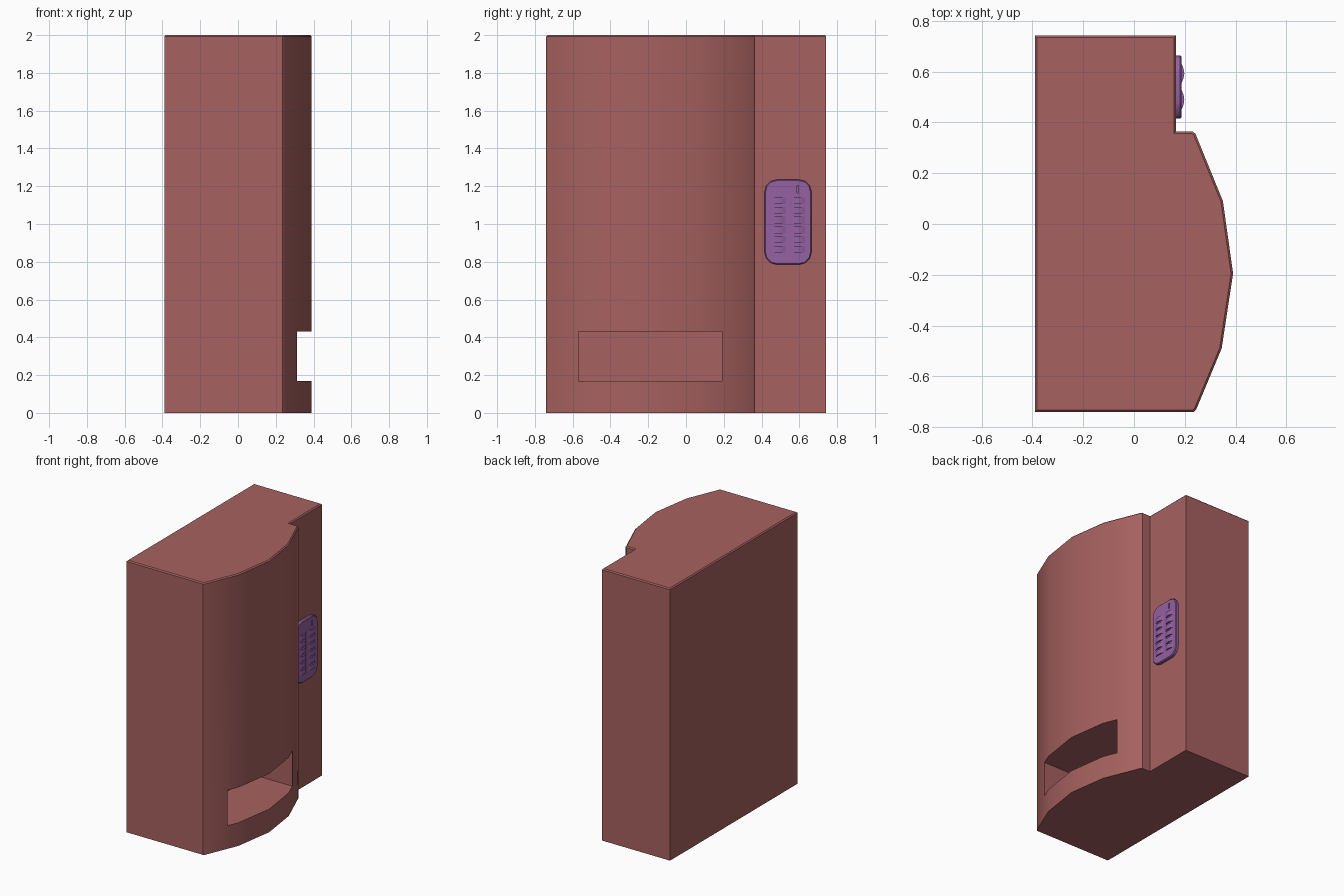
import bpy, bmesh, math

if "Cube" in bpy.data.objects:
    bpy.data.objects.remove(bpy.data.objects["Cube"])


def material(name, rgb):
    m = bpy.data.materials.new(name)
    m.diffuse_color = (*rgb, 1)
    m.use_nodes = True
    m.node_tree.nodes["Principled BSDF"].inputs["Base Color"].default_value = m.diffuse_color
    return m


def prism(name, pts, axis, lo, hi, mat=None, bevel=0.0):
    """Extrude a 2D outline along z (points are x,y) or x (points are y,z), bevelling the hi rim."""
    bm = bmesh.new()

    def place(a, b, t):
        return (a, b, t) if axis == 'z' else (t, a, b)

    base = bm.faces.new([bm.verts.new(place(a, b, lo)) for a, b in pts])
    new = bmesh.ops.extrude_face_region(bm, geom=[base], use_keep_orig=True)['geom']
    top = [g for g in new if isinstance(g, bmesh.types.BMVert)]
    i = 2 if axis == 'z' else 0
    for v in top:
        v.co[i] = hi
    if bevel:
        rim = [e for e in bm.edges if all(v in top for v in e.verts)]
        bmesh.ops.bevel(bm, geom=rim, offset=bevel, segments=1, affect='EDGES')
    bmesh.ops.recalc_face_normals(bm, faces=bm.faces)
    return finish(name, bm, mat)


def finish(name, bm, mat):
    me = bpy.data.meshes.new(name)
    bm.to_mesh(me)
    bm.free()
    ob = bpy.data.objects.new(name, me)
    bpy.context.collection.objects.link(ob)
    if mat:
        me.materials.append(mat)
    return ob


def rect(y0, y1, z0, z1):
    return [(y0, z0), (y1, z0), (y1, z1), (y0, z1)]


def cut(ob, y0, y1, z0, z1, x0, x1):
    """Subtract a box and apply the result."""
    cutter = prism('cutter', rect(y0, y1, z0, z1), 'x', x0, x1)
    cutter.hide_render = True
    mod = ob.modifiers.new('cut', 'BOOLEAN')
    mod.operation, mod.solver, mod.object = 'DIFFERENCE', 'EXACT', cutter
    select(ob)
    bpy.ops.object.modifier_apply(modifier=mod.name)
    bpy.data.objects.remove(cutter)


def select(ob):
    bpy.ops.object.select_all(action='DESELECT')
    ob.select_set(True)
    bpy.context.view_layer.objects.active = ob


def smooth(ob):
    select(ob)
    bpy.ops.object.shade_smooth_by_angle(angle=math.radians(30))


red = material('cabinet_red', (0.38, 0.12, 0.115))
purple = material('keypad_purple', (0.30, 0.12, 0.36))

# Cabinet with bowed door and recessed control strip
outline = [(-0.39, -0.74), (0.235, -0.74), (0.245, -0.73), (0.345, -0.49),
           (0.39, -0.195), (0.35, 0.09), (0.242, 0.355), (0.23, 0.365),
           (0.165, 0.365), (0.165, 0.742), (-0.39, 0.742)]
cabinet = prism('cabinet', outline, 'z', 0, 2, red, bevel=0.008)

# Delivery opening
cut(cabinet, -0.57, 0.19, 0.17, 0.43, 0.0, 0.6)
smooth(cabinet)

# Keypad plate with rounded corners
cy, cz, hw, hh, r = 0.54, 1.01, 0.124, 0.225, 0.065
plate_pts = []
for k, (sy, sz) in enumerate([(1, 1), (-1, 1), (-1, -1), (1, -1)]):
    for j in range(4):
        a = math.radians(90 * k + 30 * j)
        plate_pts.append((cy + sy * (hw - r) + r * math.cos(a),
                          cz + sz * (hh - r) + r * math.sin(a)))
plate = prism('keypad_plate', plate_pts, 'x', 0.16, 0.187, purple, bevel=0.005)

# Coin slot in the plate
cut(plate, 0.588, 0.596, 1.165, 1.205, 0.176, 0.3)
smooth(plate)

# Two columns of six crowned buttons
for c, (y0, y1) in enumerate([(0.448, 0.53), (0.553, 0.632)]):
    mid, half = (y0 + y1) / 2, (y1 - y0) / 2
    crown = [(0.18, y0)]
    crown += [(0.186 + 0.012 * (1 - t * t), mid + half * t) for t in (-1, -0.5, 0, 0.5, 1)]
    crown += [(0.18, y1)]
    for row in range(6):
        z = 0.866 + 0.0515 * row
        smooth(prism(f'button_{c}_{row}', crown, 'z', z - 0.018, z + 0.018, purple))
